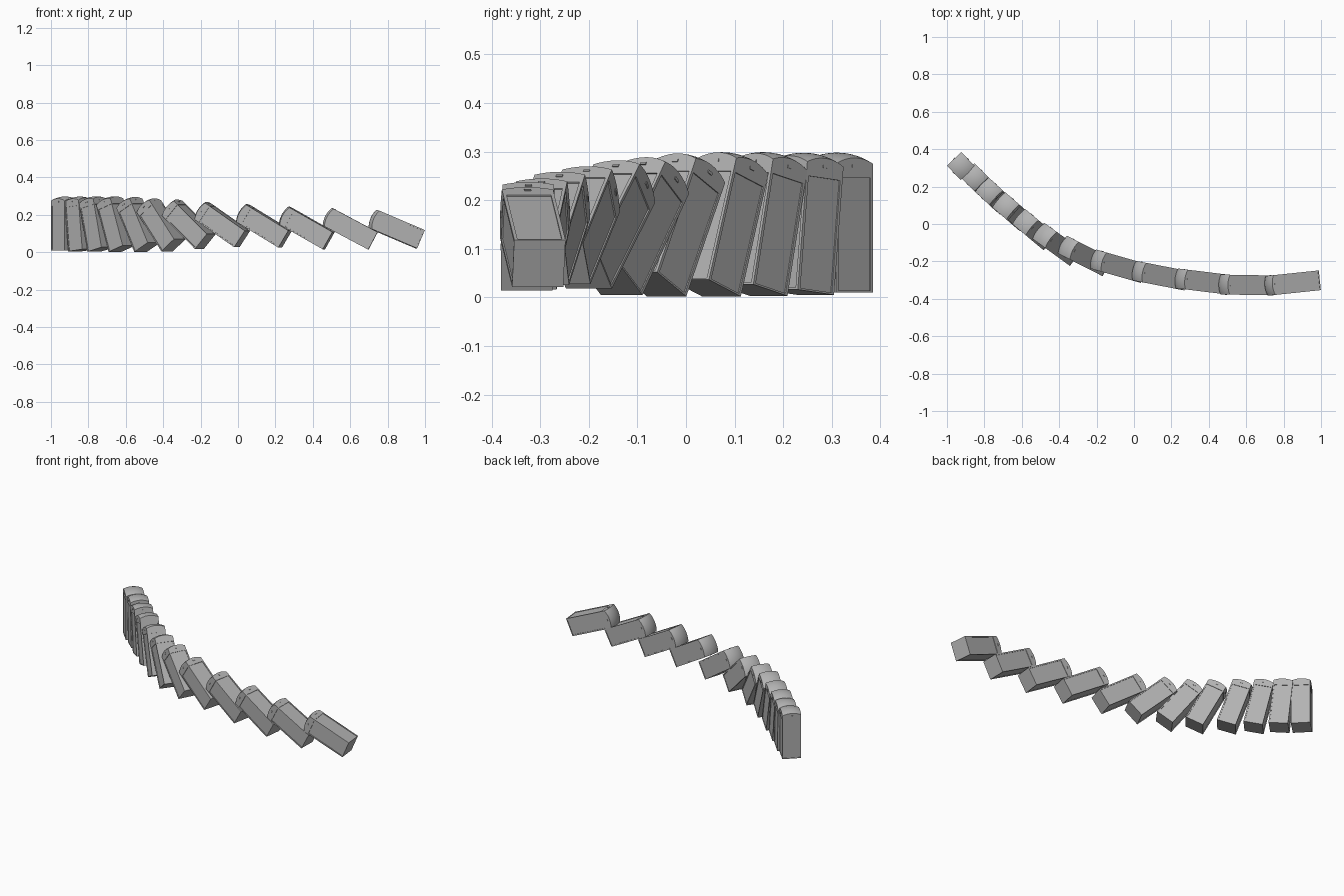
import bpy, bmesh, math
from mathutils import Matrix, Vector

if "Cube" in bpy.data.objects:
    bpy.data.objects.remove(bpy.data.objects["Cube"])

W = 0.106        # square plan width
EAVE = 0.236     # top of the cabin panels
CORNER = 0.265   # roof height at the corners
APEX = 0.288     # roof height at the centre

grey = bpy.data.materials.new("grey")
grey.diffuse_color = (0.45, 0.45, 0.45, 1)
grey.use_nodes = True
grey.node_tree.nodes["Principled BSDF"].inputs["Base Color"].default_value = grey.diffuse_color


def box(bm, x0, x1, y0, y1, z0, z1):
    m = Matrix.Translation(((x0 + x1) / 2, (y0 + y1) / 2, (z0 + z1) / 2))
    m = m @ Matrix.Diagonal((x1 - x0, y1 - y0, z1 - z0, 1))
    bmesh.ops.create_cube(bm, size=1, matrix=m)


def booth_mesh():
    bm = bmesh.new()
    h, post, recess = W / 2, 0.007, 0.003
    # domed head: a sphere section cut by the square plan
    drop = APEX - CORNER
    radius = (2 * h * h + drop * drop) / (2 * drop)
    bmesh.ops.create_grid(bm, x_segments=10, y_segments=10, size=h)
    for v in bm.verts:
        v.co.z = APEX - radius + math.sqrt(radius ** 2 - v.co.x ** 2 - v.co.y ** 2)
    rim = [e for e in bm.edges if e.is_boundary]
    ext = bmesh.ops.extrude_edge_only(bm, edges=rim)["geom"]
    for v in ext:
        if isinstance(v, bmesh.types.BMVert):
            v.co.z = EAVE
    bmesh.ops.contextual_create(bm, geom=[e for e in bm.edges if e.is_boundary])
    # recessed panels, plinth and corner posts
    c = h - recess
    box(bm, -c, c, -c, c, 0.002, EAVE)
    box(bm, -h, h, -h, h, 0, 0.004)
    for sx in (-1, 1):
        for sy in (-1, 1):
            xs = sorted((sx * h, sx * (h - post)))
            ys = sorted((sy * h, sy * (h - post)))
            box(bm, *xs, *ys, 0.004, EAVE)
    # small emblem plate on each side of the head
    for s in (-1, 1):
        a, b = sorted((s * (h - 0.002), s * (h + 0.002)))
        box(bm, a, b, -0.007, 0.007, 0.257, 0.263)
        box(bm, -0.007, 0.007, a, b, 0.257, 0.263)
    bmesh.ops.recalc_face_normals(bm, faces=bm.faces[:])
    me = bpy.data.meshes.new("booth")
    bm.to_mesh(me)
    bm.free()
    me.materials.append(grey)
    return me


# base x, base y, lowest z, heading (deg), lean (deg)
ROW = [
    (-0.925, 0.310, 0.010, -46, 0),
    (-0.833, 0.230, 0.005, -45, 6),
    (-0.732, 0.135, 0.003, -43, 13),
    (-0.620, 0.040, 0.002, -41, 19),
    (-0.485, -0.070, 0.002, -40, 28),
    (-0.345, -0.157, 0.005, -36, 38),
    (-0.175, -0.216, 0.018, -27, 48),
    (0.022, -0.256, 0.027, -16, 56),
    (0.252, -0.298, 0.025, -11, 59),
    (0.485, -0.322, 0.016, -7, 60.5),
    (0.722, -0.328, 0.014, -1, 62),
    (0.973, -0.303, 0.021, 6, 67),
]

mesh = booth_mesh()
for i, (x, y, low, yaw, lean) in enumerate(ROW, 1):
    ob = bpy.data.objects.new("leaning_booth_%02d" % i, mesh.copy())
    bpy.context.collection.objects.link(ob)
    t = math.radians(lean)
    z = low + W / 2 * math.sin(t)
    ob.matrix_world = (Matrix.Translation(Vector((x, y, z)))
                       @ Matrix.Rotation(math.radians(yaw), 4, 'Z')
                       @ Matrix.Rotation(-t, 4, 'Y'))
    bpy.context.view_layer.objects.active = ob
    ob.select_set(True)
bpy.ops.object.shade_smooth_by_angle(angle=math.radians(30))
